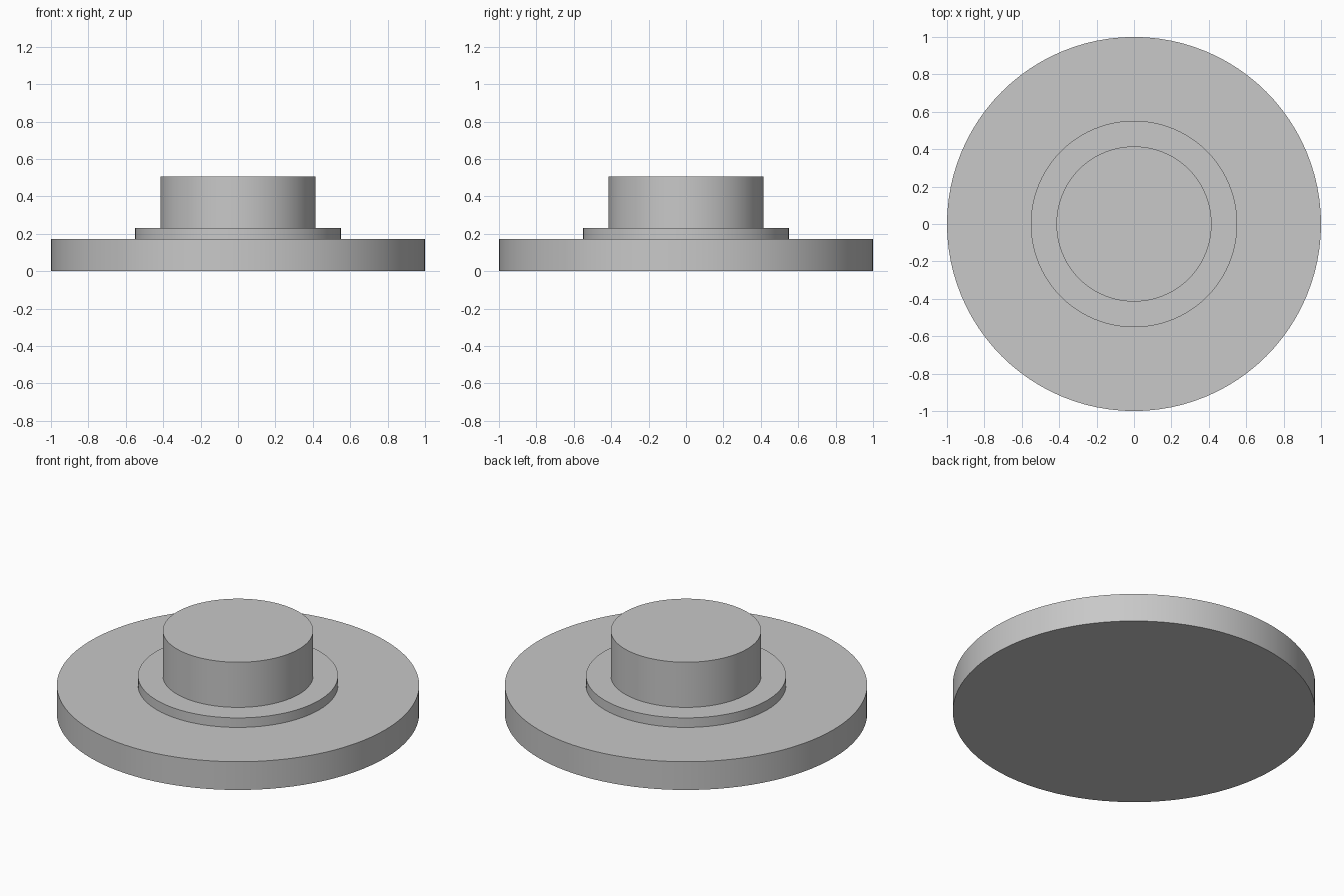
import bpy

cube = bpy.data.objects.get("Cube")
if cube:
    bpy.data.objects.remove(cube, do_unlink=True)

# Single plain grey
grey = bpy.data.materials.new("plain_grey")
grey.use_nodes = True
colour = (0.58, 0.58, 0.58, 1)
grey.diffuse_color = colour
grey.node_tree.nodes["Principled BSDF"].inputs["Base Color"].default_value = colour


def disc(name, radius, bottom, top):
    """Upright smooth-sided cylinder between two heights."""
    bpy.ops.mesh.primitive_cylinder_add(
        vertices=96, radius=radius, depth=top - bottom,
        location=(0, 0, (bottom + top) / 2))
    obj = bpy.context.object
    obj.name = obj.data.name = name
    obj.data.materials.append(grey)
    bpy.ops.object.shade_smooth_by_angle()
    return obj


# Stepped stack: wide flange, thin shoulder, central boss
base_top, shoulder_top, boss_top = 0.172, 0.23, 0.505
disc("base_flange", 1.0, 0, base_top)
disc("raised_shoulder", 0.552, base_top, shoulder_top)
disc("central_boss", 0.415, shoulder_top, boss_top)
